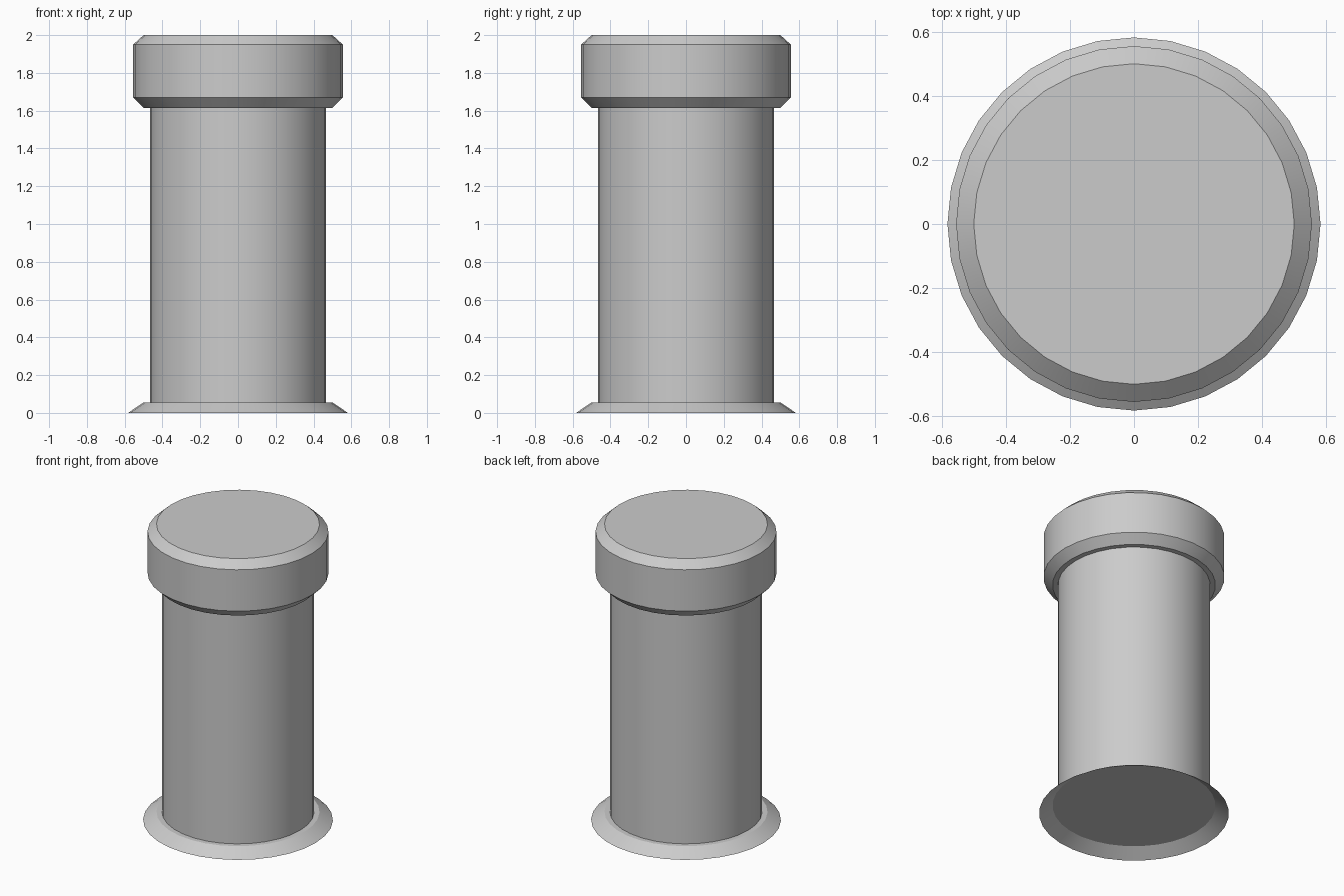
import bpy, bmesh
from math import sin, cos, pi, radians

if "Cube" in bpy.data.objects:
    bpy.data.objects.remove(bpy.data.objects["Cube"])

SIDES = 32


def lathe(name, profile, cap_bottom=False, cap_top=False):
    """Spin a (radius, height) profile, listed bottom to top, about z."""
    bm = bmesh.new()
    rings = [[bm.verts.new((r * cos(2 * pi * i / SIDES), r * sin(2 * pi * i / SIDES), z))
              for i in range(SIDES)] for r, z in profile]
    for low, high in zip(rings, rings[1:]):
        for i in range(SIDES):
            j = (i + 1) % SIDES
            bm.faces.new((low[i], low[j], high[j], high[i]))
    if cap_bottom:
        bm.faces.new(rings[0][::-1])
    if cap_top:
        bm.faces.new(rings[-1])
    mesh = bpy.data.meshes.new(name)
    bm.to_mesh(mesh)
    bm.free()
    obj = bpy.data.objects.new(name, mesh)
    bpy.context.collection.objects.link(obj)
    bpy.ops.object.select_all(action='DESELECT')
    obj.select_set(True)
    bpy.context.view_layer.objects.active = obj
    bpy.ops.object.shade_smooth_by_angle(angle=radians(30))
    return obj


# Flared skirt: thin, hollow underneath, closed by a disc at its top
lathe("base_skirt", [(0.582, 0.0), (0.5, 0.055)], cap_top=True)

# Straight column
lathe("shaft", [(0.467, 0.055), (0.467, 1.615)])

# Head with chamfered rims
lathe("cap", [(0.5, 1.615), (0.555, 1.67), (0.555, 1.95), (0.5, 2.0)],
      cap_bottom=True, cap_top=True)
